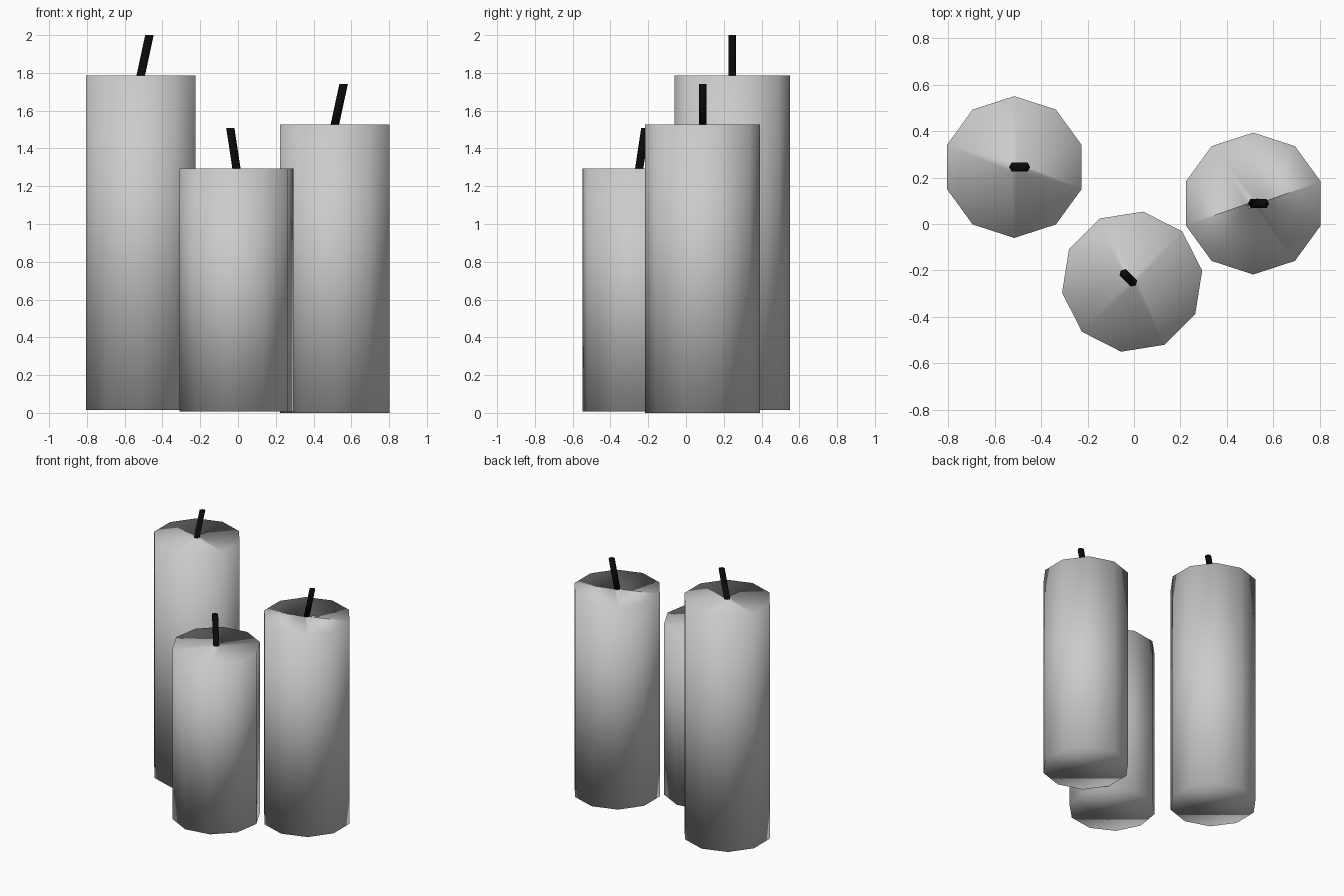
import bpy, bmesh, math
from mathutils import Matrix, Vector

cube = bpy.data.objects.get("Cube")
if cube:
    bpy.data.objects.remove(cube, do_unlink=True)


def material(name, value):
    mat = bpy.data.materials.new(name)
    mat.use_nodes = True
    colour = (value, value, value, 1)
    mat.diffuse_color = colour
    mat.node_tree.nodes["Principled BSDF"].inputs["Base Color"].default_value = colour
    return mat


WAX = material("pale wax", 0.6)
BLACK = material("black wick", 0.003)
RADIUS, WICK_RADIUS, WICK_HEIGHT, WICK_LEAN = 0.305, 0.0225, 0.214, 0.046


def ring(bm, sides, radius, z, start=0, shift=0):
    verts = []
    for i in range(sides):
        a = start + math.tau * i / sides
        verts.append(bm.verts.new((radius * math.cos(a) + shift, radius * math.sin(a), z)))
    return verts


def closed_edges(bm, verts):
    return [bm.edges.get(p) or bm.edges.new(p) for p in zip(verts, verts[1:] + verts[:1])]


def candle(name, x, y, bottom, top, turn):
    bm = bmesh.new()
    # Wax body rings and leaning wick rings form one continuous skin
    quarter = math.pi / 2
    rings = [ring(bm, 10, RADIUS, bottom, quarter),
             ring(bm, 10, RADIUS, top, quarter),
             ring(bm, 6, WICK_RADIUS, top),
             ring(bm, 6, WICK_RADIUS, top + WICK_HEIGHT, shift=WICK_LEAN)]
    loops = [closed_edges(bm, r) for r in rings]
    for lower, upper in zip(loops, loops[1:]):
        bmesh.ops.bridge_loops(bm, edges=lower + upper)
    # Base and wick tip
    bm.faces.new(rings[0])
    bm.faces.new(rings[-1])
    bmesh.ops.recalc_face_normals(bm, faces=bm.faces)
    for f in bm.faces:
        f.smooth = True
        f.material_index = int(f.calc_center_median().z > top + 0.01)
    bm.transform(Matrix.Translation(Vector((x, y, 0))) @ Matrix.Rotation(math.radians(turn), 4, "Z"))
    mesh = bpy.data.meshes.new(name)
    bm.to_mesh(mesh)
    bm.free()
    mesh.materials.append(WAX)
    mesh.materials.append(BLACK)
    bpy.context.collection.objects.link(bpy.data.objects.new(name, mesh))


candle("tall_candle", -0.515, 0.245, 0.015, 1.786, 0)
candle("medium_candle", 0.513, 0.088, 0.0, 1.527, 0)
candle("short_candle", -0.008, -0.248, 0.008, 1.293, 135)
